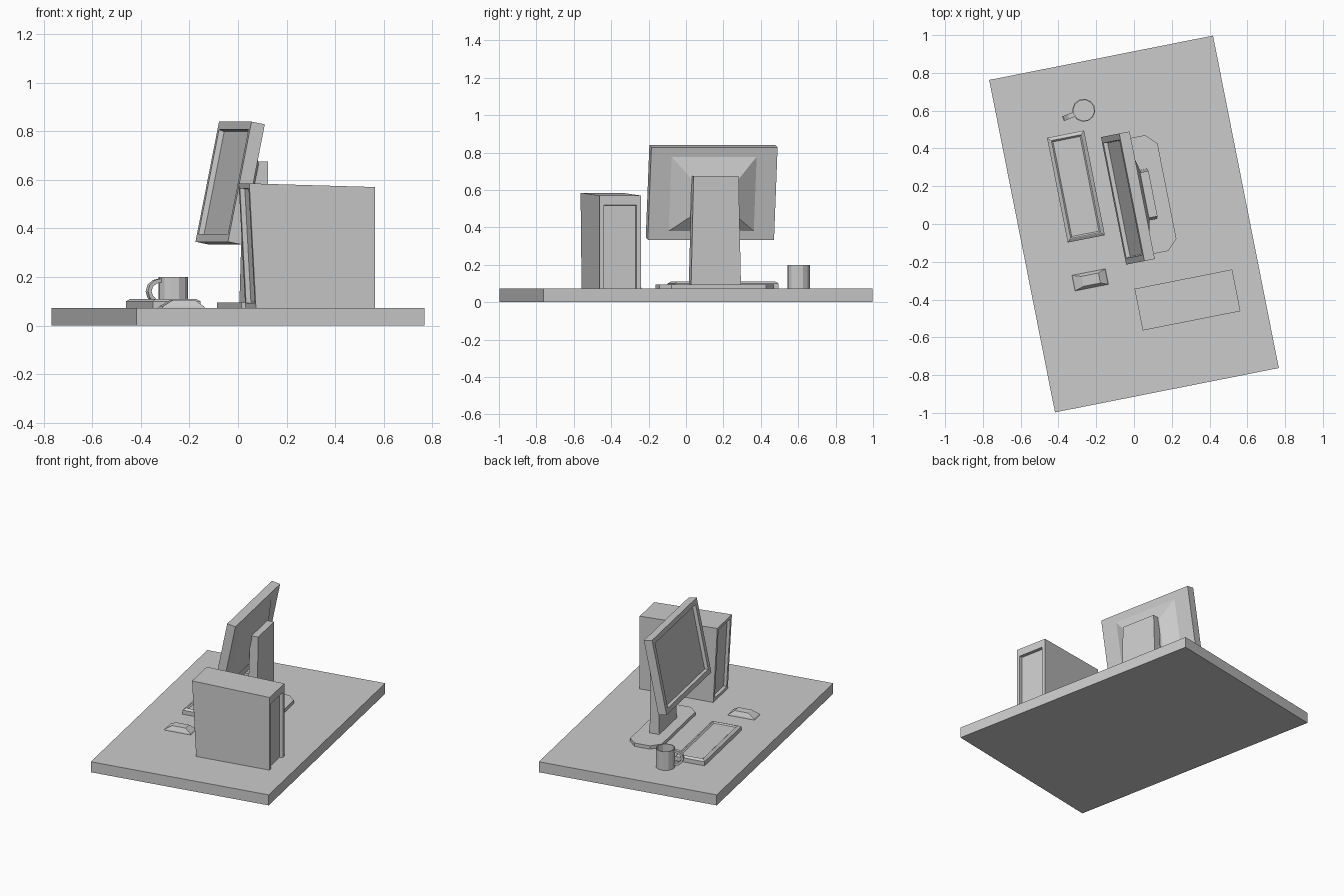
import bpy, bmesh, math
from mathutils import Matrix, Vector

if "Cube" in bpy.data.objects:
    bpy.data.objects.remove(bpy.data.objects["Cube"])

# The whole workstation is turned slightly about z
TURN = Matrix.Rotation(math.radians(11.2), 4, 'Z')
DESK = 0.072


def finish(name, bm, local=Matrix()):
    bmesh.ops.recalc_face_normals(bm, faces=bm.faces)
    bm.transform(TURN @ local)
    me = bpy.data.meshes.new(name)
    bm.to_mesh(me)
    bm.free()
    ob = bpy.data.objects.new(name, me)
    bpy.context.collection.objects.link(ob)
    return ob


def loft(rings):
    """Closed solid through rings of points, capped at both ends."""
    bm = bmesh.new()
    loops = [[bm.verts.new(p) for p in r] for r in rings]
    n = len(loops[0])
    for a, b in zip(loops, loops[1:]):
        for i in range(n):
            j = (i + 1) % n
            bm.faces.new((a[i], a[j], b[j], b[i]))
    bm.faces.new(loops[0][::-1])
    bm.faces.new(loops[-1])
    bmesh.ops.recalc_face_normals(bm, faces=bm.faces)
    bm.normal_update()
    return bm


def rect(x0, x1, y0, y1, z):
    return [(x0, y0, z), (x1, y0, z), (x1, y1, z), (x0, y1, z)]


def recess(bm, direction, border, depth, slope=0.003, shift=0.0):
    """Inset the face pointing along direction and push it inwards."""
    d = Vector(direction)
    f = max(bm.faces, key=lambda f: f.normal.dot(d))
    bmesh.ops.inset_individual(bm, faces=[f], thickness=border, depth=0)
    bmesh.ops.translate(bm, verts=f.verts[:], vec=(0, 0, shift))
    bm.normal_update()
    bmesh.ops.inset_individual(bm, faces=[f], thickness=slope, depth=-depth)


# Desk top
finish("desk_top", loft([rect(-.604, .604, -.897, .897, z) for z in (0, DESK)]))

# Computer case: leaning front, sloping top, recessed front and rear panels
bm = loft([rect(-.036, .463, -.562, -.337, DESK),
           [(-.064, -.562, .585), (.463, -.562, .57),
            (.463, -.337, .57), (-.064, -.337, .585)]])
recess(bm, (-1, 0, 0), .03, .02)
recess(bm, (1, 0, 0), .033, .02, shift=-.028)
finish("computer_case", bm)

# Monitor: tilted frame, x = 0 is the front of the bezel
tilt = Matrix.Translation((-.033, .141, .592)) @ Matrix.Rotation(math.radians(11.3), 4, 'Y')
bm = loft([rect(0, .057, -.344, .344, z) for z in (-.252, .252)])
recess(bm, (-1, 0, 0), .047, .022, slope=.006)
finish("monitor_panel", bm, tilt)


def upright(x, half_w, z0, z1):
    return [(x, -half_w, z0), (x, half_w, z0), (x, half_w, z1), (x, -half_w, z1)]


finish("monitor_back", loft([upright(.055, .236, -.208, .205),
                             upright(.105, .13, -.12, .09)]), tilt)

# Stand column and chamfered foot
finish("stand_column", loft([rect(.06, .125, .003, .275, DESK + .01),
                             rect(.075, .13, .016, .261, .675)]))
u0, u1, v0, v1, c = -.01, .205, -.175, .45, .055
foot = [(u0 + c, v0), (u1 - c, v0), (u1, v0 + c), (u1, v1 - c),
        (u1 - c, v1), (u0 + c, v1), (u0, v1 - c), (u0, v0 + c)]
finish("stand_foot", loft([[(x, y, z) for x, y in foot] for z in (DESK, .095)]))

# Keyboard with bevelled rim and sunken key area
u0, u1, v0, v1 = -.363, -.163, -.028, .537
finish("keyboard", loft([rect(u0 + i, u1 - i, v0 + i, v1 - i, z) for i, z in
                         ((0, DESK), (0, .1), (.015, .11), (.019, .11), (.027, .102))]))

# Mouse
finish("mouse", loft([rect(-.375, -.195, -.287, -.203, DESK),
                      rect(-.37, -.2, -.285, -.205, .08),
                      rect(-.327, -.235, -.272, -.218, .105)]))


# Mug: hollow twelve-sided cup
def circle(r, z, n=12):
    return [(r * math.cos(2 * math.pi * i / n), r * math.sin(2 * math.pi * i / n), z)
            for i in range(n)]


mug = Matrix.Translation((-.144, .642, 0)) @ Matrix.Rotation(math.radians(191), 4, 'Z')
finish("mug_cup", loft([circle(.061, DESK), circle(.061, .2),
                        circle(.055, .2), circle(.055, .085)]), mug)

# Mug handle: flat band swept round a half ring
rings = []
for k in range(7):
    a = math.radians(-90 + 30 * k)
    ring = []
    for y, t in ((-.013, 0), (.013, 0), (.013, -.016), (-.013, -.016)):
        ring.append((.057 + (.061 + t) * math.cos(a), y, .141 + (.053 + t) * math.sin(a)))
    rings.append(ring)
finish("mug_handle", loft(rings), mug)
